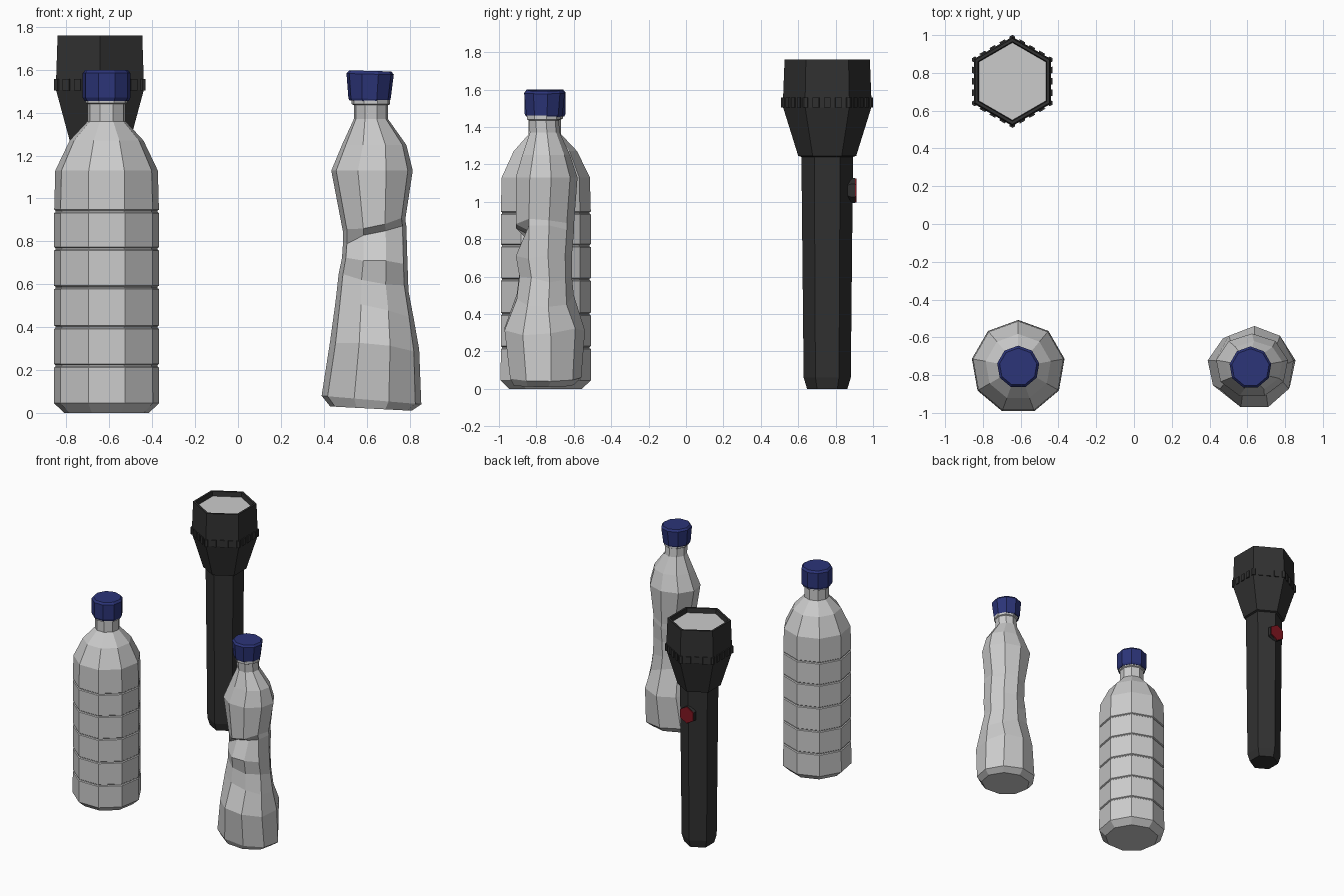
import bpy, bmesh, random
from math import sin, cos, pi, radians
from mathutils import Vector, Matrix

if "Cube" in bpy.data.objects:
    bpy.data.objects.remove(bpy.data.objects["Cube"])

random.seed(4)


def material(name, rgb):
    m = bpy.data.materials.new(name)
    m.diffuse_color = (*rgb, 1)
    m.use_nodes = True
    m.node_tree.nodes["Principled BSDF"].inputs["Base Color"].default_value = m.diffuse_color
    return m


NAVY = material("navy", (0.025, 0.035, 0.19))
BLACK = material("dark_grey", (0.03, 0.03, 0.03))
RED = material("red", (0.22, 0.008, 0.015))


def loft(name, rings, mat=None, matrix=None):
    """Skin a stack of equal-length rings and close both ends."""
    bm = bmesh.new()
    loops = [[bm.verts.new(p) for p in ring] for ring in rings]
    n = len(loops[0])
    for a, b in zip(loops, loops[1:]):
        for i in range(n):
            j = (i + 1) % n
            bm.faces.new((a[i], a[j], b[j], b[i]))
    bm.faces.new(loops[0][::-1])
    bm.faces.new(loops[-1])
    if matrix:
        bm.transform(matrix)
    bmesh.ops.recalc_face_normals(bm, faces=bm.faces[:])
    me = bpy.data.meshes.new(name)
    bm.to_mesh(me)
    bm.free()
    ob = bpy.data.objects.new(name, me)
    bpy.context.collection.objects.link(ob)
    if mat:
        me.materials.append(mat)
    return ob


def ngon(n, r, z):
    # first corner points to +y
    return [Vector((r * cos(pi / 2 + 2 * pi * i / n), r * sin(pi / 2 + 2 * pi * i / n), z))
            for i in range(n)]


def lathe(name, n, profile, centre, mat=None):
    return loft(name, [ngon(n, r, z) for r, z in profile], mat, Matrix.Translation(centre))


# Intact bottle with grooves round the body
c = (-0.613, -0.757, 0)
profile = [(0.20, 0), (0.249, 0.045)]
for z in (0.22, 0.40, 0.585, 0.765, 0.94):
    profile += [(0.248, z - 0.008), (0.241, z - 0.003), (0.241, z + 0.003), (0.248, z + 0.008)]
profile += [(0.243, 1.13), (0.175, 1.27), (0.09, 1.36), (0.09, 1.44), (0.1, 1.445), (0.1, 1.46)]
lathe("bottle", 9, profile, c)
lathe("bottle_cap", 9, [(0.105, 1.455), (0.113, 1.47), (0.113, 1.585), (0.1, 1.6)], c, NAVY)

# Crushed bottle: z, x min, x max, y min, y max, front dent, tilt
crushed = [
    (0.02, 0.43, 0.81, -0.92, -0.60, 0, -0.01),
    (0.06, 0.39, 0.855, -0.94, -0.56, 0, -0.02),
    (0.32, 0.43, 0.845, -0.97, -0.54, 0, -0.02),
    (0.49, 0.455, 0.82, -0.92, -0.60, 0.015, -0.04),
    (0.61, 0.47, 0.795, -0.89, -0.61, 0.0, -0.03),
    (0.71, 0.485, 0.79, -0.91, -0.61, 0.0, 0),
    (0.83, 0.49, 0.785, -0.91, -0.60, 0.06, 0.03),
    (0.87, 0.49, 0.78, -0.91, -0.60, 0.0, 0.03),
    (1.13, 0.435, 0.815, -0.91, -0.58, 0, 0),
    (1.25, 0.485, 0.785, -0.875, -0.62, 0, 0),
    (1.37, 0.54, 0.70, -0.835, -0.675, 0, 0),
    (1.435, 0.54, 0.70, -0.84, -0.68, 0, 0),
    (1.44, 0.53, 0.71, -0.85, -0.67, 0, 0),
    (1.46, 0.53, 0.71, -0.85, -0.67, 0, 0),
]
rings = []
for z, x0, x1, y0, y1, dent, tilt in crushed:
    ring = []
    wob = 0.018 if 0.2 < z < 1.0 else 0.0
    for i, p in enumerate(ngon(9, 1, 0)):
        u = p.x / cos(radians(10))
        v = (p.y + cos(pi / 9)) / (1 + cos(pi / 9))
        q = Vector(((x0 + x1) / 2 + u * (x1 - x0) / 2, y0 + v * (y1 - y0), z + tilt * u))
        if i in (4, 5):
            q.y += dent
            q.z += dent * 0.15
        elif wob:
            q.z += random.uniform(-wob, wob)
        ring.append(q)
    rings.append(ring)
loft("crushed_bottle", rings)
tilted = Matrix.Translation((0.613, -0.76, 1.455)) @ Matrix.Rotation(radians(1.5), 4, 'Y')
loft("crushed_bottle_cap", [ngon(9, r, z) for r, z in
     ((0.095, 0), (0.1, 0.01), (0.112, 0.125), (0.1, 0.14))], NAVY, tilted)

# Torch body: handle, flared head and recessed rim
c = (-0.644, 0.755, 0)
lathe("torch_body", 6, [(0.108, 0), (0.126, 0.06), (0.138, 1.24), (0.155, 1.245), (0.236, 1.505),
                        (0.236, 1.555), (0.228, 1.76), (0.21, 1.76), (0.205, 1.72)], c, BLACK)
lathe("torch_lens", 6, [(0.205, 1.715), (0.205, 1.724)], c)

# Toothed grip ring: teeth at each corner and along each side
corners = ngon(6, 1, 0)
outline = []
for i in range(6):
    a, b = corners[i], corners[(i + 1) % 6]
    ro, ri = 0.246, 0.234
    outline.append(a * ro)
    edge = 0.07
    outline += [a.lerp(b, edge) * ro, a.lerp(b, edge) * ri]
    for t in (0.25, 0.5, 0.75):
        lo, hi = a.lerp(b, t - edge), a.lerp(b, t + edge)
        outline += [lo * ri, lo * ro, hi * ro, hi * ri]
    outline += [a.lerp(b, 1 - edge) * ri, a.lerp(b, 1 - edge) * ro]
loft("torch_grip_teeth", [[p + Vector((0, 0, z)) for p in outline] for z in (1.503, 1.557)],
     BLACK, Matrix.Translation(c))

# Switch housing and red button facing the back
face_back = Matrix.Translation((c[0], 0.85, 1.06)) @ Matrix.Rotation(-pi / 2, 4, 'X')
loft("switch_housing", [ngon(6, r, z) for r, z in ((0.045, 0.0), (0.068, 0.03), (0.068, 0.054))],
     BLACK, face_back)
loft("switch_button", [ngon(6, 0.065, z) for z in (0.05, 0.062)], RED, face_back)
